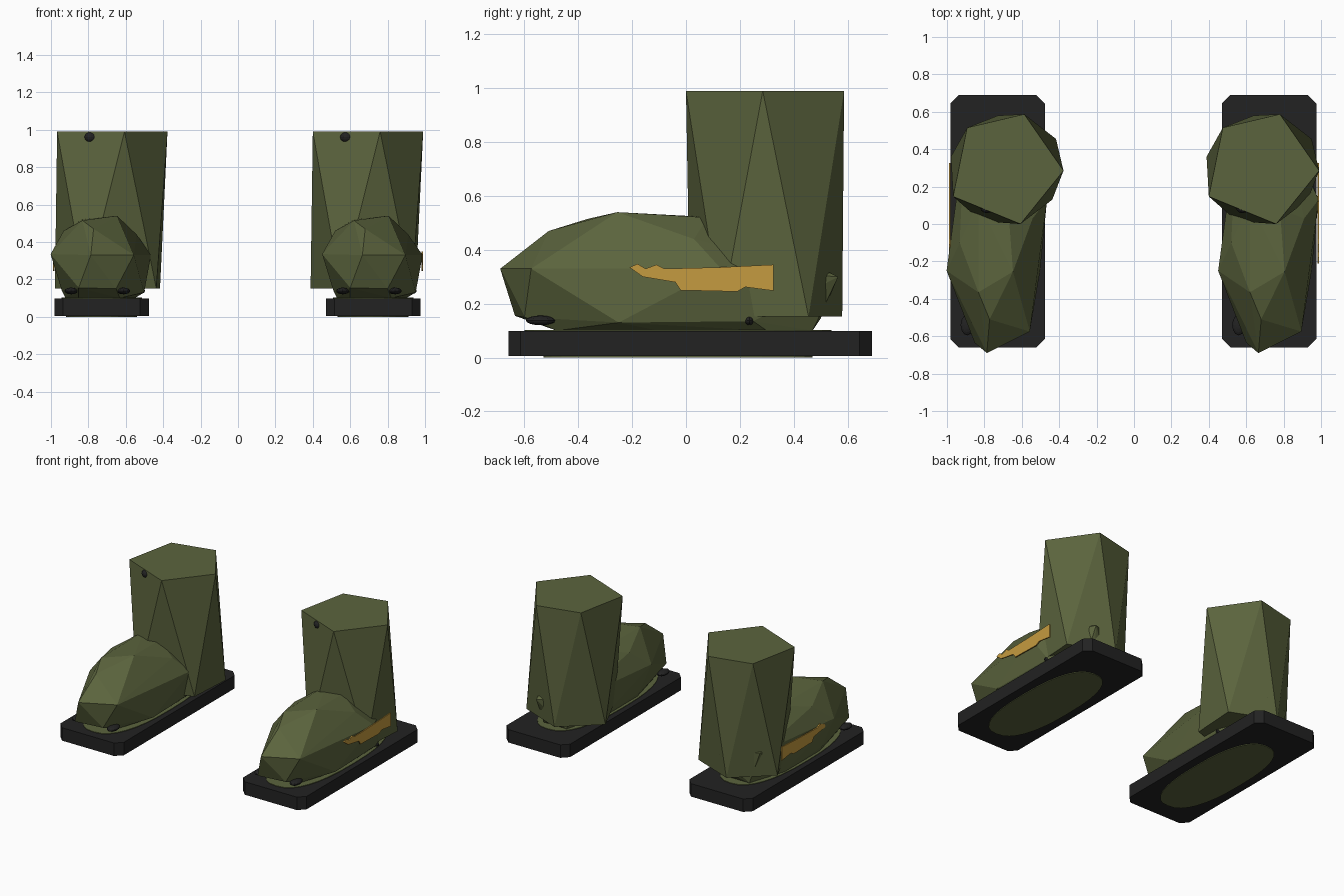
import bpy, bmesh, math
from mathutils import Vector

if "Cube" in bpy.data.objects:
    bpy.data.objects.remove(bpy.data.objects["Cube"])


def mat(name, rgb):
    m = bpy.data.materials.new(name)
    m.diffuse_color = (*rgb, 1)
    m.use_nodes = True
    m.node_tree.nodes["Principled BSDF"].inputs["Base Color"].default_value = m.diffuse_color
    return m


OLIVE = mat("olive leather", (0.105, 0.127, 0.047))
BLACK = mat("black rubber", (0.016, 0.016, 0.016))
GOLD = mat("gold trim", (0.56, 0.33, 0.05))


def finish(name, bm, material):
    bmesh.ops.recalc_face_normals(bm, faces=bm.faces)
    me = bpy.data.meshes.new(name)
    bm.to_mesh(me)
    bm.free()
    me.materials.append(material)
    ob = bpy.data.objects.new(name, me)
    bpy.context.collection.objects.link(ob)
    return ob


def hull(name, points, dx, material):
    """Faceted solid wrapped around a few points."""
    bm = bmesh.new()
    for x, y, z in points:
        bm.verts.new((x + dx, y, z))
    r = bmesh.ops.convex_hull(bm, input=bm.verts)
    junk = set(r["geom_interior"]) | set(r["geom_unused"])
    bmesh.ops.delete(bm, geom=[g for g in junk if isinstance(g, bmesh.types.BMVert)],
                     context='VERTS')
    return finish(name, bm, material)


def prism(name, outline, direction, material):
    """Closed outline of 3D points extruded along a direction."""
    bm = bmesh.new()
    f = bm.faces.new([bm.verts.new(p) for p in outline])
    r = bmesh.ops.extrude_face_region(bm, geom=[f], use_keep_orig=True)
    moved = [v for v in r["geom"] if isinstance(v, bmesh.types.BMVert)]
    bmesh.ops.translate(bm, verts=moved, vec=Vector(direction))
    return finish(name, bm, material)


def oval(cx, cy, z, rx, ry, n=32, power=0.8):
    pts = []
    for i in range(n):
        c, s = math.cos(2 * math.pi * i / n), math.sin(2 * math.pi * i / n)
        pts.append((cx + rx * math.copysign(abs(c) ** power, c),
                    cy + ry * math.copysign(abs(s) ** power, s), z))
    return pts


def shaft(name, dx):
    """Five-sided twisted tube: top ring turned half a step from the bottom ring."""
    top = [(0.99, 0.285), (0.78, 0.587), (0.475, 0.515), (0.40, 0.147), (0.76, 0.0)]
    low = [(0.95, 0.455), (0.64, 0.58), (0.388, 0.36), (0.55, 0.015), (0.93, 0.13)]
    bm = bmesh.new()
    t = [bm.verts.new((x + dx, y, 0.99)) for x, y in top]
    b = [bm.verts.new((x + dx, y, 0.152)) for x, y in low]
    bm.faces.new(t)
    bm.faces.new(b[::-1])
    for i in range(5):
        j = (i + 1) % 5
        bm.faces.new((t[i], b[i], t[j]))
        bm.faces.new((t[j], b[i], b[j]))
    return finish(name, bm, OLIVE)


def stud(name, loc, scale):
    bm = bmesh.new()
    bmesh.ops.create_uvsphere(bm, u_segments=12, v_segments=8, radius=1)
    bmesh.ops.scale(bm, vec=scale, verts=bm.verts)
    bmesh.ops.translate(bm, vec=loc, verts=bm.verts)
    return finish(name, bm, BLACK)


FOOT = [
    # widest ring, toe first
    (0.665, -0.69, 0.33), (0.895, -0.575, 0.33), (0.987, 0.13, 0.33),
    (0.795, 0.565, 0.30), (0.545, 0.455, 0.33), (0.45, -0.25, 0.335),
    # instep
    (0.805, -0.255, 0.54), (0.62, -0.365, 0.515), (0.68, -0.51, 0.47),
    (0.52, -0.10, 0.46), (0.78, 0.08, 0.52), (0.62, 0.12, 0.52), (0.91, 0.03, 0.44),
    # lower edge
    (0.60, -0.635, 0.155), (0.80, -0.60, 0.15), (0.95, -0.25, 0.13),
    (0.51, -0.20, 0.14), (0.94, 0.25, 0.135), (0.75, 0.50, 0.145),
    # underside
    (0.60, -0.48, 0.1), (0.82, -0.48, 0.1), (0.90, -0.10, 0.1), (0.90, 0.30, 0.1),
    (0.80, 0.47, 0.1), (0.62, 0.47, 0.1), (0.53, 0.20, 0.1), (0.53, -0.20, 0.1),
]

# trim outline in (y, z)
TRIM = [(-0.21, 0.335), (-0.18, 0.348), (-0.15, 0.33), (-0.11, 0.345), (-0.08, 0.33),
        (0.12, 0.335), (0.325, 0.345), (0.325, 0.248), (0.22, 0.262), (0.19, 0.245),
        (-0.02, 0.25), (-0.04, 0.28), (-0.16, 0.30)]

for label, dx, shaft_dx, side in (("right", 0, 0, 1), ("left", -1.452, -1.367, -1)):
    cx = 0.7225 + dx
    # rubber sole with clipped corners
    w, y0, y1, c = 0.2525, -0.66, 0.69, 0.046
    sole = [(-w + c, y0), (w - c, y0), (w, y0 + c), (w, y1 - c),
            (w - c, y1), (-w + c, y1), (-w, y1 - c), (-w, y0 + c)]
    prism(label + "_sole", [(cx + x, y, 0.005) for x, y in sole], (0, 0, 0.093), BLACK)
    # leather ovals above and below the sole
    prism(label + "_welt", oval(cx, -0.03, 0.096, 0.215, 0.57), (0, 0, 0.006), OLIVE)
    prism(label + "_sole_inset", oval(cx, -0.03, 0.0, 0.19, 0.50), (0, 0, 0.007), OLIVE)
    # upper
    hull(label + "_foot", FOOT, dx, OLIVE)
    shaft(label + "_shaft", shaft_dx)
    # side trim
    x = 0.981 if side > 0 else -0.989
    prism(label + "_trim", [(x, y, z) for y, z in TRIM], (0.008, 0, 0), GOLD)
    # dark studs at the cuff and along the welt
    stud(label + "_cuff_stud", (0.58 + shaft_dx, 0.088, 0.96), (0.035, 0.03, 0.029))
    for i, (sx, sy) in enumerate(((0.84, -0.54), (0.56, -0.54), (0.92, 0.235))):
        r = 0.055 if sy < 0 else 0.018
        stud(f"{label}_welt_stud_{i}", (sx + dx, sy, 0.138), (0.035, r, 0.018))
